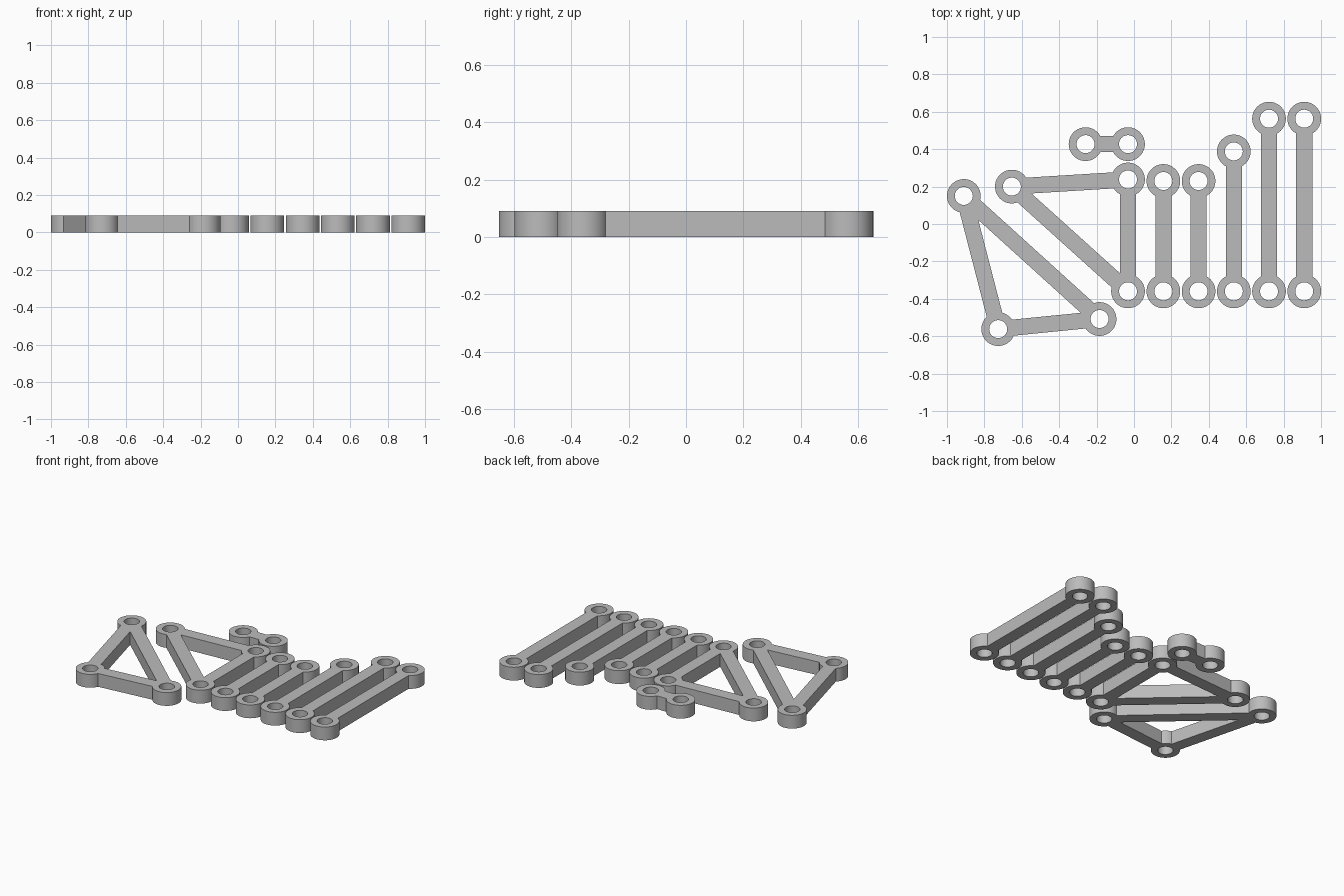
import bpy, bmesh, math
from mathutils import Vector

cube = bpy.data.objects.get("Cube")
if cube:
    bpy.data.objects.remove(cube, do_unlink=True)

H = 0.091        # plate thickness
R = 0.09         # outer radius of the eyelets
HOLE = 0.048     # hole radius
W = 0.043        # half width of the bars
SIDES = 64

grey = bpy.data.materials.new("plain_grey")
grey.use_nodes = True
colour = (0.5, 0.5, 0.5, 1)
grey.diffuse_color = colour
grey.node_tree.nodes["Principled BSDF"].inputs["Base Color"].default_value = colour


def add_eyelet(bm, c):
    """Flat ring with a straight through hole."""
    loops = []
    for r, z in ((R, 0), (R, H), (HOLE, H), (HOLE, 0)):
        loops.append([bm.verts.new((c[0] + r * math.cos(a), c[1] + r * math.sin(a), z))
                      for a in (math.tau * i / SIDES for i in range(SIDES))])
    for k in range(4):
        lo, hi = loops[k], loops[(k + 1) % 4]
        for i in range(SIDES):
            j = (i + 1) % SIDES
            bm.faces.new((lo[i], lo[j], hi[j], hi[i]))


def add_bar(bm, a, b):
    """Straight bar whose ends are hollowed to fit against the eyelets."""
    a, b = Vector(a), Vector(b)
    d = (b - a).normalized()
    n = Vector((-d.y, d.x))
    steps = [W * (i / 4 - 1) for i in range(9)]
    reach = [math.sqrt(R * R - s * s) - 0.0005 for s in steps]
    outline = [b - d * x + n * s for s, x in zip(steps, reach)]
    outline += reversed([a + d * x + n * s for s, x in zip(steps, reach)])
    low = [bm.verts.new((p.x, p.y, 0)) for p in outline]
    top = [bm.verts.new((p.x, p.y, H)) for p in outline]
    count = len(outline)
    for i in range(count):
        j = (i + 1) % count
        bm.faces.new((low[i], low[j], top[j], top[i]))
    # caps as strips between the two hollowed ends
    for i in range(8):
        k = count - 1 - i
        bm.faces.new((top[i], top[i + 1], top[k - 1], top[k]))
        bm.faces.new((low[k], low[k - 1], low[i + 1], low[i]))


def make_plate(name, points):
    """Eyelets at the points, joined by bars; three points close to a triangle."""
    bm = bmesh.new()
    for p in points:
        add_eyelet(bm, p)
    for i in range(len(points) if len(points) > 2 else 1):
        add_bar(bm, points[i], points[(i + 1) % len(points)])
    bmesh.ops.recalc_face_normals(bm, faces=bm.faces)
    mesh = bpy.data.meshes.new(name)
    bm.to_mesh(mesh)
    bm.free()
    mesh.materials.append(grey)
    obj = bpy.data.objects.new(name, mesh)
    bpy.context.collection.objects.link(obj)
    bpy.ops.object.select_all(action='DESELECT')
    obj.select_set(True)
    bpy.context.view_layer.objects.active = obj
    bpy.ops.object.shade_smooth_by_angle(angle=math.radians(30))


# Row of straight links, evenly spaced and aligned at the front
BASE = -0.36
links = [("short_link_right", 0.23), ("short_link_left", 0.23), ("medium_link", 0.388),
         ("long_link_right", 0.563), ("long_link_left", 0.563)]
for i, (name, end) in enumerate(links):
    x = 0.157 + 0.1883 * i
    make_plate(name, [(x, BASE), (x, end)])

# Triangular frames and the smallest link
make_plate("inner_triangle", [(-0.032, BASE), (-0.032, 0.238), (-0.653, 0.2)])
make_plate("outer_triangle", [(-0.726, -0.562), (-0.184, -0.508), (-0.91, 0.15)])
make_plate("tiny_link", [(-0.259, 0.427), (-0.032, 0.427)])
